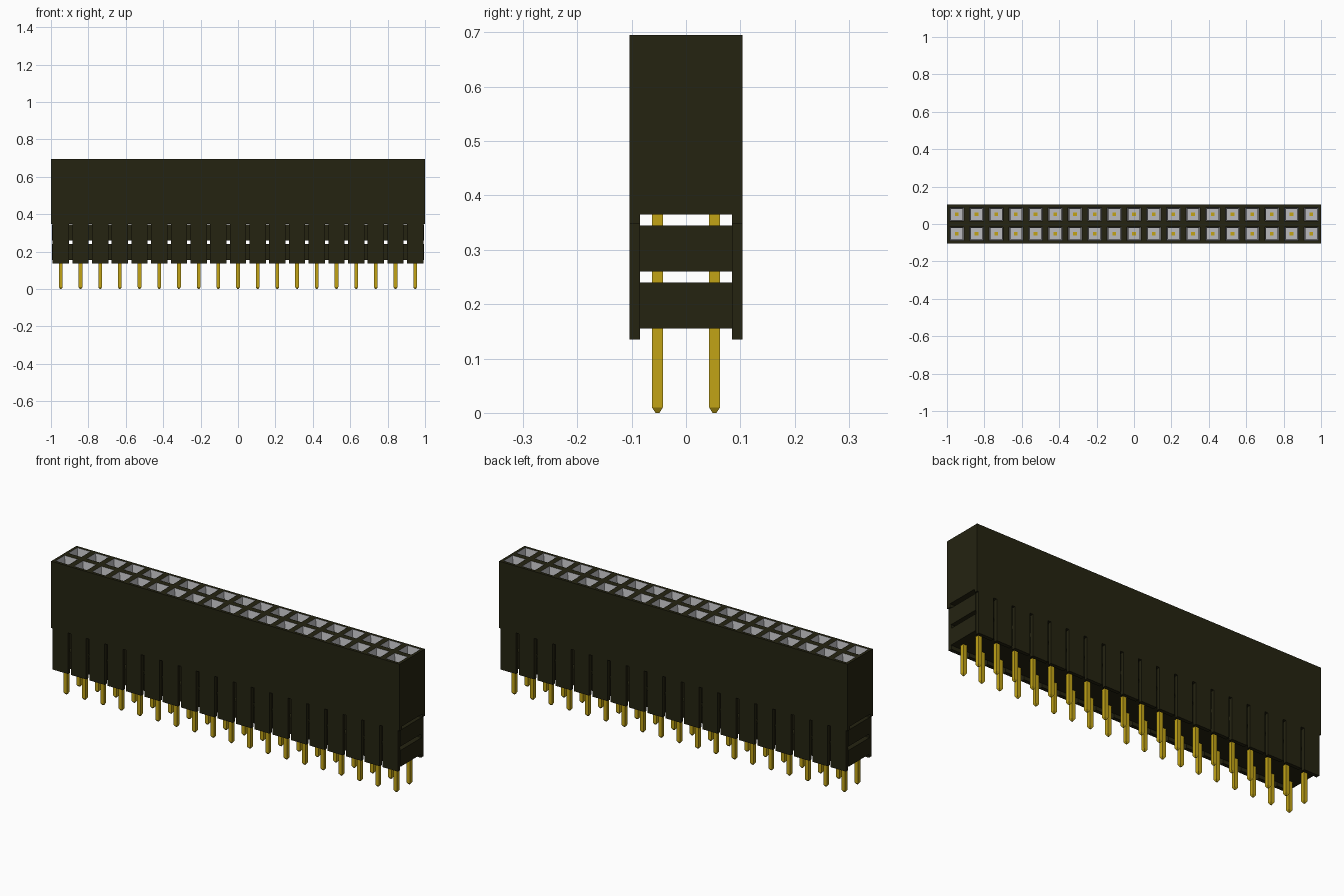
import bpy, bmesh
from mathutils import Matrix, Vector

old = bpy.data.objects.get("Cube")
if old:
    bpy.data.objects.remove(old)

COLS = 19
PITCH = 2 / COLS
HALF_Y = 0.104
ROWS = (-0.0525, 0.0525)
TOP, BLOCK_BASE = 0.695, 0.365
FLOOR = TOP - 0.1


def material(name, rgb, roughness=0.6):
    m = bpy.data.materials.new(name)
    m.use_nodes = True
    m.diffuse_color = (*rgb, 1)
    bsdf = m.node_tree.nodes["Principled BSDF"]
    bsdf.inputs["Base Color"].default_value = (*rgb, 1)
    bsdf.inputs["Roughness"].default_value = roughness
    return m


plastic = material("black plastic", (0.018, 0.017, 0.0055))
gold = material("gold", (0.54, 0.37, 0.008))
silver = material("contact grey", (0.5, 0.5, 0.52))


def finish(name, bm, *mats):
    bmesh.ops.recalc_face_normals(bm, faces=bm.faces)
    mesh = bpy.data.meshes.new(name)
    bm.to_mesh(mesh)
    bm.free()
    for m in mats:
        mesh.materials.append(m)
    ob = bpy.data.objects.new(name, mesh)
    bpy.context.collection.objects.link(ob)
    return ob


def box(bm, low, high):
    low, high = Vector(low), Vector(high)
    place = Matrix.Translation((low + high) / 2) @ Matrix.Diagonal((*(high - low), 1))
    return bmesh.ops.create_cube(bm, size=1, matrix=place)["verts"]


# Socket block: one grid cell per socket, inset into a funnel and a straight well
bm = bmesh.new()
bmesh.ops.create_grid(bm, x_segments=COLS, y_segments=2, size=1,
                      matrix=Matrix.Diagonal((1, HALF_Y, 1, 1)))
for v in bm.verts:
    v.co.z = BLOCK_BASE
raised = bmesh.ops.extrude_face_region(bm, geom=bm.faces[:], use_keep_orig=True)["geom"]
bmesh.ops.translate(bm, vec=(0, 0, TOP - BLOCK_BASE),
                    verts=[g for g in raised if isinstance(g, bmesh.types.BMVert)])
bmesh.ops.recalc_face_normals(bm, faces=bm.faces)
cells = [f for f in bm.faces if f.normal.z > 0.9 and f.calc_center_median().z > TOP - 0.01]
bmesh.ops.inset_individual(bm, faces=cells, thickness=0.021)
funnel = bmesh.ops.inset_individual(bm, faces=cells, thickness=0.011)["faces"]
for f in funnel:
    f.material_index = 1
for f in cells:
    f.material_index = 1
    for v in f.verts:
        v.co.z = TOP - 0.045
wells = bmesh.ops.extrude_discrete_faces(bm, faces=cells)["faces"]
for f in wells:
    f.material_index = 1
    for v in f.verts:
        v.co.z = FLOOR
        for e in v.link_edges:
            for side in e.link_faces:
                side.material_index = 1
finish("socket_block", bm, plastic, silver)

# Slotted skirt walls on both long sides
bm = bmesh.new()
for side in (-1, 1):
    y0, y1 = sorted((side * 0.085, side * HALF_Y))
    box(bm, (-1, y0, 0.348), (1, y1, BLOCK_BASE))
    for i in range(COLS):
        x = -1 + i * PITCH
        box(bm, (x + 0.009, y0, 0.135), (x + PITCH - 0.009, y1, 0.348))
finish("skirt_walls", bm, plastic)

# Two spacer bars that hold the pins
for name, z0, z1 in (("lower_spacer", 0.155, 0.24), ("upper_spacer", 0.26, 0.345)):
    bm = bmesh.new()
    box(bm, (-0.994, -0.086, z0), (0.994, 0.086, z1))
    finish(name, bm, plastic)

# Square pins with tapered tips
bm = bmesh.new()
for i in range(COLS):
    x = -1 + (i + 0.5) * PITCH
    for y in ROWS:
        box(bm, (x - 0.01, y - 0.01, 0.01), (x + 0.01, y + 0.01, FLOOR + 0.003))
bm.normal_update()
tips = [f for f in bm.faces if f.normal.z < -0.9]
for f in bmesh.ops.extrude_discrete_faces(bm, faces=tips)["faces"]:
    c = f.calc_center_median()
    for v in f.verts:
        v.co = c + (v.co - c) * 0.35
        v.co.z = 0
finish("pins", bm, gold)
